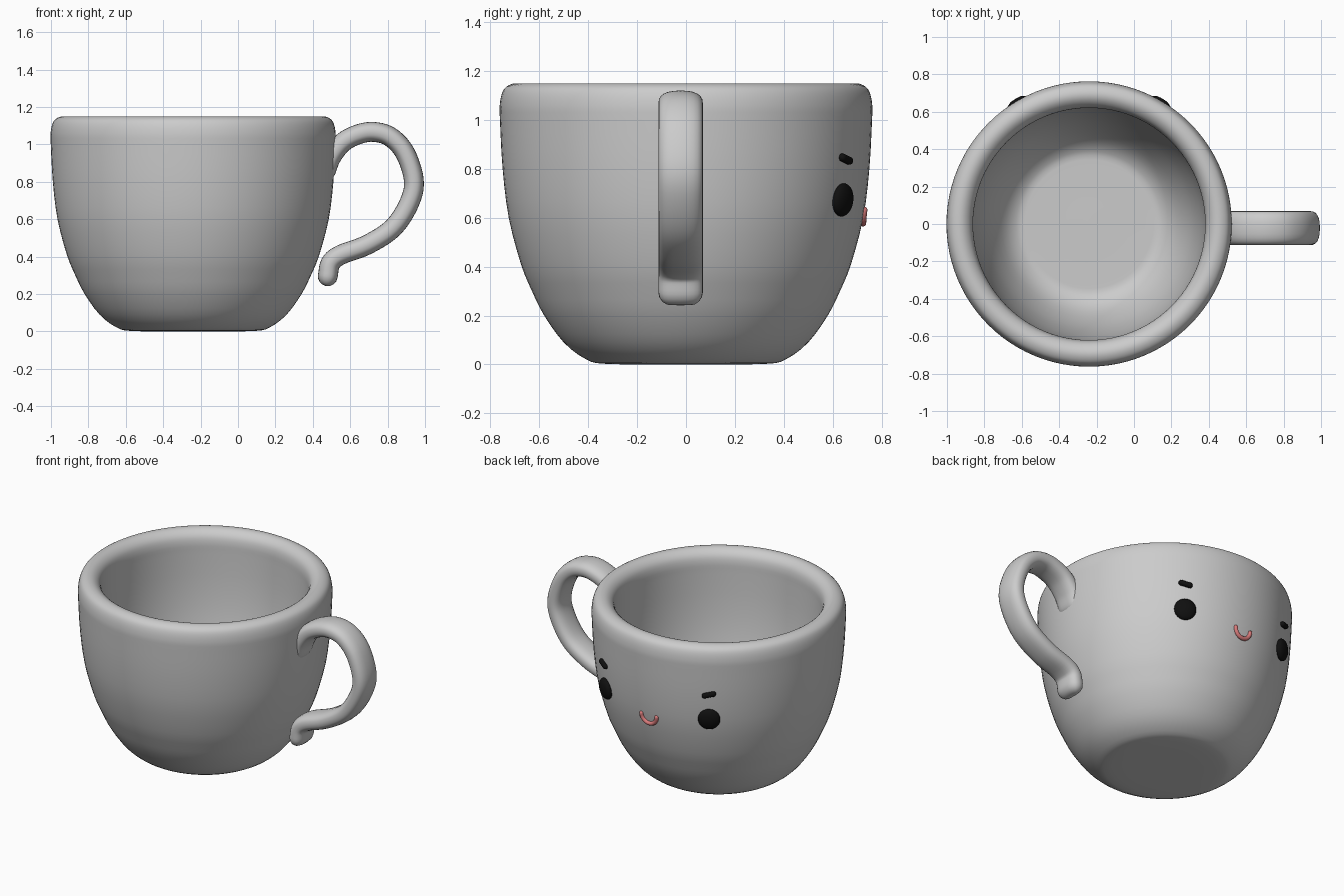
import bpy, bmesh, math
from mathutils import Vector, Matrix

if "Cube" in bpy.data.objects:
    bpy.data.objects.remove(bpy.data.objects["Cube"])

CX = -0.24  # cup axis


def spline(pts, n):
    """Catmull-Rom curve through the points, n steps per span."""
    p = [Vector(v) for v in pts]
    p = [2 * p[0] - p[1]] + p + [2 * p[-1] - p[-2]]
    out = []
    for a, b, c, d in zip(p, p[1:], p[2:], p[3:]):
        for i in range(n):
            t = i / n
            out.append(0.5 * (2 * b + (c - a) * t + (2 * a - 5 * b + 4 * c - d) * t * t
                              + (3 * b - a - 3 * c + d) * t ** 3))
    return out + [p[-2]]


def material(name, color):
    m = bpy.data.materials.new(name)
    m.diffuse_color = color
    m.use_nodes = True
    m.node_tree.nodes["Principled BSDF"].inputs["Base Color"].default_value = m.diffuse_color
    return m


def finish(name, bm, mat=None):
    bmesh.ops.recalc_face_normals(bm, faces=bm.faces)
    for f in bm.faces:
        f.smooth = True
    me = bpy.data.meshes.new(name)
    bm.to_mesh(me)
    bm.free()
    ob = bpy.data.objects.new(name, me)
    bpy.context.collection.objects.link(ob)
    if mat:
        me.materials.append(mat)
    return ob


def skin(name, rings, mat=None):
    """Join closed rings of points into one capped surface."""
    bm = bmesh.new()
    vr = [[bm.verts.new(p) for p in r] for r in rings]
    for a, b in zip(vr, vr[1:]):
        for i in range(len(a)):
            j = (i + 1) % len(a)
            bm.faces.new((a[i], a[j], b[j], b[i]))
    bm.faces.new(vr[0])
    bm.faces.new(vr[-1])
    return finish(name, bm, mat)


def tube(name, path, half_w, half_t, power=2.0, mat=None, sides=24):
    """Sweep a superellipse along a path (half_w along y), with rounded ends."""
    tang = [(path[min(i + 1, len(path) - 1)] - path[max(i - 1, 0)]).normalized()
            for i in range(len(path))]
    caps = [math.radians(a) for a in (85, 65, 45, 22)]
    st = [(path[0] - tang[0] * half_t * math.sin(a), tang[0], math.cos(a)) for a in caps]
    st += [(p, t, 1) for p, t in zip(path, tang)]
    st += [(path[-1] + tang[-1] * half_t * math.sin(a), tang[-1], math.cos(a))
           for a in reversed(caps)]
    rings = []
    for p, t, s in st:
        side = t.cross(Vector((0, 1, 0))).normalized()
        wide = side.cross(t).normalized()
        w = half_w - half_t * (1 - s)
        ring = []
        for k in range(sides):
            a = 2 * math.pi * k / sides
            c, d = math.cos(a), math.sin(a)
            ring.append(p + wide * w * math.copysign(abs(c) ** (2 / power), c)
                        + side * half_t * s * math.copysign(abs(d) ** (2 / power), d))
        rings.append(ring)
    return skin(name, rings, mat)


black = material("black", (0.005, 0.005, 0.005, 1))
red = material("red", (0.7, 0.2, 0.2, 1))

# Cup: outer wall, rounded rim and inner wall as one lathed profile
profile = [(0.02, 0), (0.32, 0.002), (0.41, 0.022), (0.50, 0.09), (0.58, 0.20), (0.63, 0.30),
           (0.675, 0.41), (0.725, 0.60), (0.75, 0.80), (0.761, 1.0), (0.762, 1.06),
           (0.753, 1.108), (0.735, 1.136), (0.70, 1.15), (0.665, 1.143), (0.635, 1.115),
           (0.622, 1.07), (0.62, 1.0), (0.612, 0.8), (0.59, 0.6), (0.545, 0.4),
           (0.47, 0.23), (0.39, 0.15), (0.30, 0.14), (0.02, 0.14)]
N = 96
skin("cup", [[(CX + max(q.x, 0.005) * math.cos(2 * math.pi * k / N),
               q.x * math.sin(2 * math.pi * k / N), max(q.y, 0)) for k in range(N)]
             for q in spline(profile, 3)])

# Handle: flattened loop with a curled lower tip
loop = [(0.47, 0.86), (0.50, 0.935), (0.56, 1.01), (0.64, 1.053), (0.725, 1.067), (0.815, 1.04),
        (0.893, 0.955), (0.94, 0.81), (0.917, 0.69), (0.83, 0.555), (0.69, 0.463),
        (0.55, 0.41), (0.495, 0.365), (0.48, 0.295)]
tube("handle", spline([(x, -0.022, z) for x, z in loop], 5), 0.091, 0.053, 2.5)

# Eyes and brows, mirrored about the face centre on the +y side
for s, side in ((1, "right"), (-1, "left")):
    place = Matrix.Translation((CX, 0, 0)) @ Matrix.Rotation(math.radians(-30.5 * s), 4, 'Z')
    bm = bmesh.new()
    bmesh.ops.create_uvsphere(bm, u_segments=32, v_segments=16, radius=1)
    bmesh.ops.transform(bm, verts=bm.verts, matrix=place @ Matrix.Translation((0, 0.744, 0.673))
                        @ Matrix.Rotation(math.radians(-6), 4, 'X')
                        @ Matrix.Diagonal((0.067, 0.032, 0.068, 1)))
    finish("eye_" + side, bm, black)
    brow = [Vector((x, 0.757, 0.84 + 0.25 * s * x)) for x in (-0.027, 0, 0.027)]
    tube("brow_" + side, brow, 0.018, 0.016, 2.5, black, 16).data.transform(place)

# Mouth: small smile following the cup wall
smile = []
for i in range(25):
    a = math.pi * i / 24
    x, z = -0.055 * math.cos(a), 0.632 - 0.055 * math.sin(a)
    r = 0.727 + 0.13 * (z - 0.6)
    smile.append(Vector((CX + x, math.sqrt(r * r - x * x), z)))
tube("mouth", smile, 0.013, 0.013, 2.0, red, 12)
